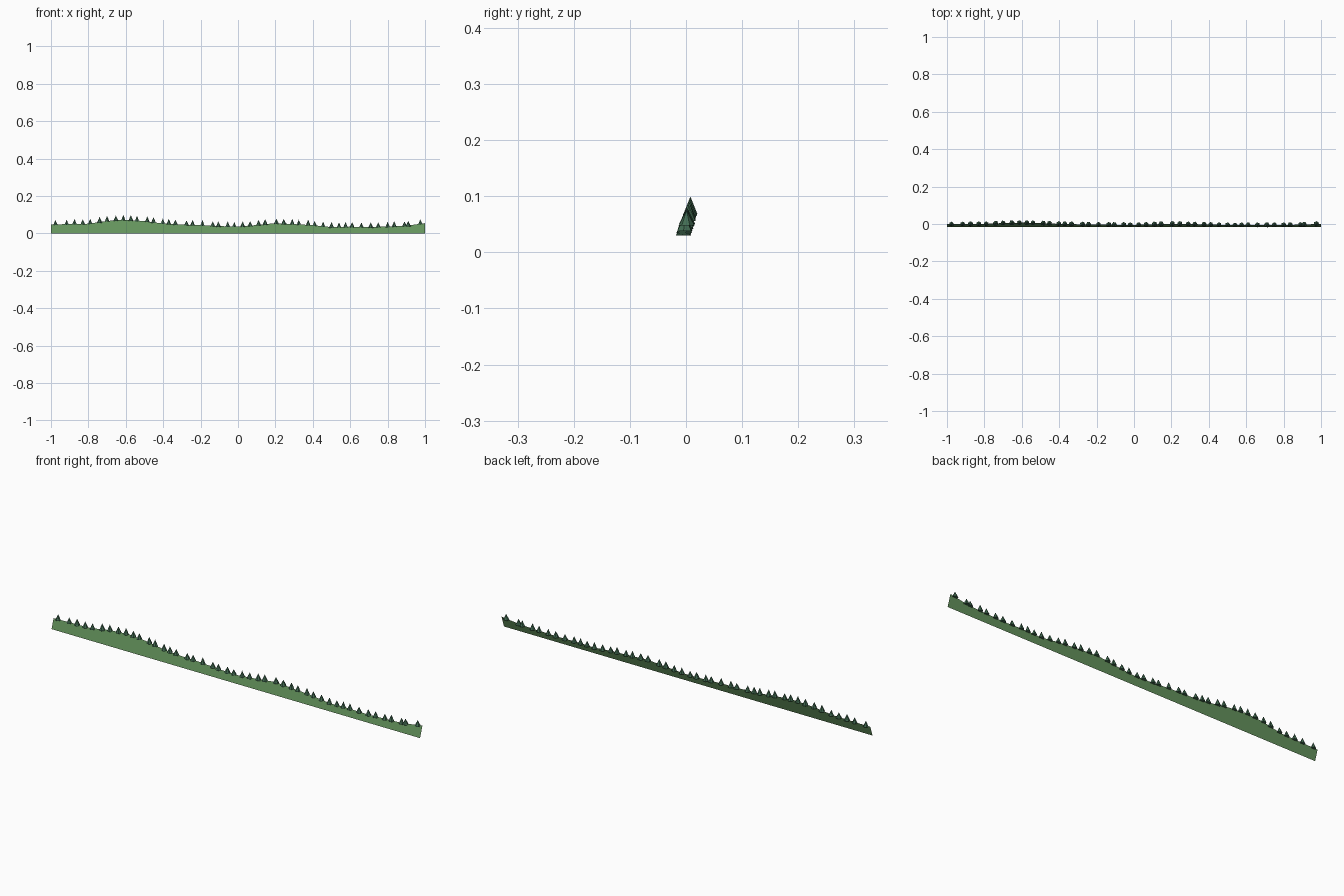
import bpy, bmesh, math, random

if "Cube" in bpy.data.objects:
    bpy.data.objects.remove(bpy.data.objects["Cube"])

random.seed(4)


def material(name, color):
    m = bpy.data.materials.new(name)
    m.diffuse_color = (*color, 1)
    m.use_nodes = True
    m.node_tree.nodes["Principled BSDF"].inputs["Base Color"].default_value = m.diffuse_color
    return m


def make_object(name, bm, mat):
    mesh = bpy.data.meshes.new(name)
    bm.to_mesh(mesh)
    bm.free()
    mesh.materials.append(mat)
    ob = bpy.data.objects.new(name, mesh)
    bpy.context.collection.objects.link(ob)
    return ob


# Ridge heights at x = -1, -0.9 ... 1
HEIGHTS = [.048, .050, .052, .067, .073, .066, .053, .047, .045, .039, .037,
           .045, .055, .050, .044, .034, .036, .034, .037, .041, .055]


def ridge(x):
    t = min(max((x + 1) * 10, 0), 19.999)
    i = int(t)
    f = t - i
    return HEIGHTS[i] * (1 - f) + HEIGHTS[i + 1] * f


def lean(z):
    return -0.017 + 0.33 * z


# Hill: a thin sheet leaning backwards
bm = bmesh.new()
prev = None
for i in range(41):
    x = -1 + i * 0.05
    h = ridge(x)
    pair = [bm.verts.new((x, lean(z), z)) for z in (0, h)]
    if prev:
        bm.faces.new((prev[0], pair[0], pair[1], prev[1]))
    prev = pair
make_object("hillside", bm, material("grass", (0.13, 0.30, 0.11)))

# Trees: small cones along the ridge, positions as percent of x
TREES = [-97.6, -91.6, -87.4, -83, -79, -74, -70, -65.3, -61.3, -57.3, -54,
         -48.5, -45.2, -40.2, -37, -33.5, -27.5, -24.3, -19, -13.5, -10.5,
         -5.5, -2, 2.5, 6.5, 11, 14.5, 20.5, 24.5, 29, 32.5, 37.5, 41, 45.5,
         50, 54, 57.5, 61, 66, 71, 75, 80, 83.5, 89, 91, 97.5]
bm = bmesh.new()
for p in TREES:
    x = p / 100
    h = ridge(x)
    y = lean(h) + 0.001
    height = random.uniform(0.027, 0.032)
    r = random.uniform(0.0125, 0.0145)
    turn = random.uniform(0, math.tau)
    apex = bm.verts.new((x, y, h - 0.004 + height))
    ring = [bm.verts.new((x + r * math.cos(turn + k * math.tau / 6),
                          y + r * math.sin(turn + k * math.tau / 6),
                          h - 0.004)) for k in range(6)]
    for k in range(6):
        bm.faces.new((ring[k], ring[(k + 1) % 6], apex))
    bm.faces.new(ring[::-1])
make_object("ridge_trees", bm, material("conifer", (0.055, 0.15, 0.085)))
